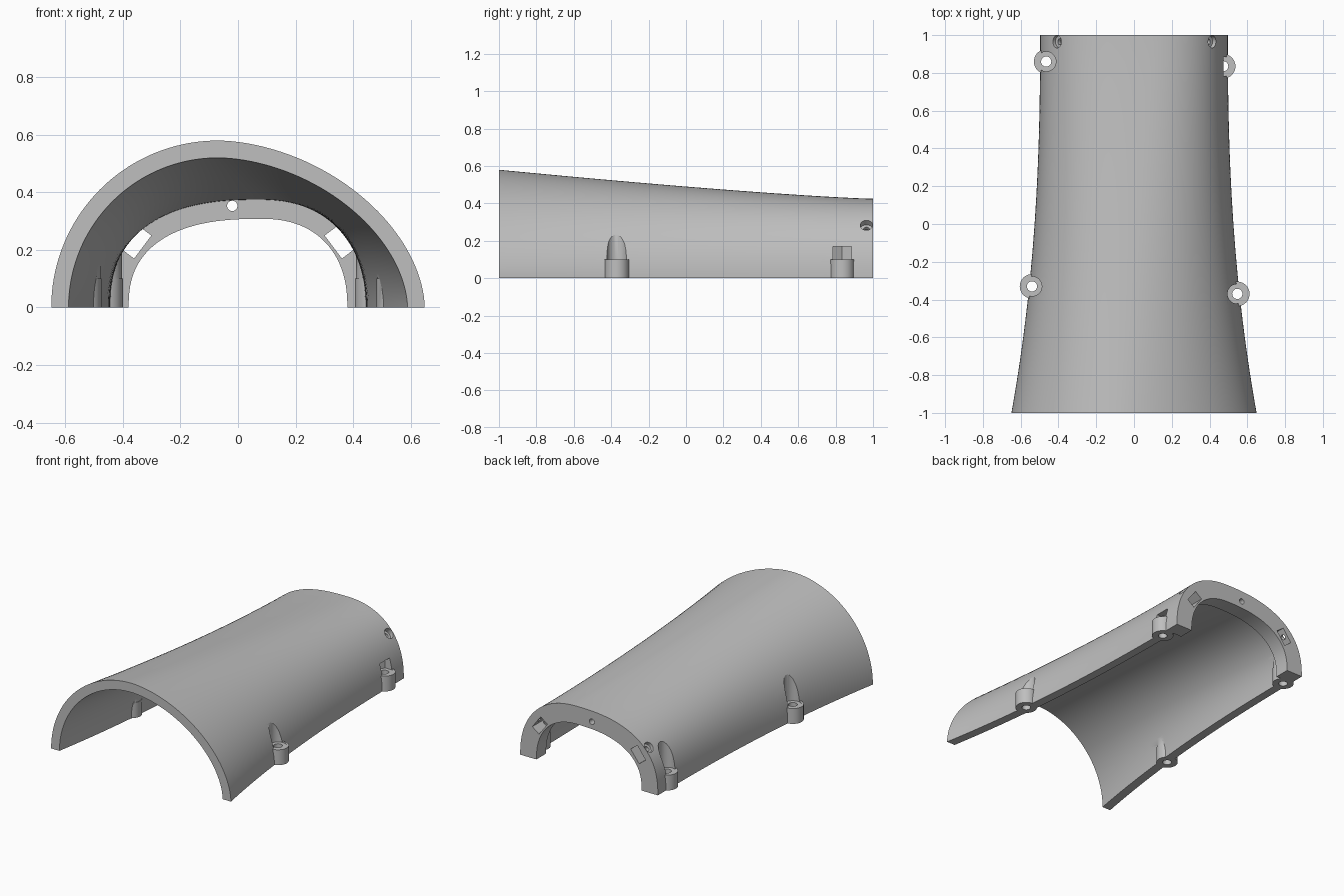
import bpy, bmesh, math
from mathutils import Matrix, Vector

if "Cube" in bpy.data.objects:
    bpy.data.objects.remove(bpy.data.objects["Cube"])

SEG = 72         # steps across the arch
STATIONS = 28    # rings along the length
LIP_Y = 0.9      # where the thick rear rim begins
SKIRT = -0.1     # everything is built a little too deep, then trimmed flat

grey = bpy.data.materials.new("plain_grey")
grey.use_nodes = True
grey.diffuse_color = (0.52, 0.52, 0.52, 1)
grey.node_tree.nodes["Principled BSDF"].inputs["Base Color"].default_value = (0.52, 0.52, 0.52, 1)


def arch(y, inset=0.0):
    """Lopsided half superellipse that narrows and lowers towards the rear."""
    t = (1 - y) / 2
    width = 0.497 + 0.152 * t ** 2.37 - inset
    height = 0.425 + 0.155 * t ** 1.25 - inset
    peak = 0.08 - 0.15 * t
    ring = []
    for i in range(SEG + 1):
        a = math.pi * i / SEG
        c, s = math.cos(a), math.sin(a)
        power = 2 / ((2.3 if c > 0 else 2.5) - 0.5 * t)
        reach = width - peak if c > 0 else width + peak
        z = height * s ** power if 0 < i < SEG else 0
        ring.append((peak + math.copysign(abs(c) ** power, c) * reach, y, z))
    return [(ring[0][0], y, SKIRT)] + ring + [(ring[-1][0], y, SKIRT)]


def finish(bm, name):
    bmesh.ops.recalc_face_normals(bm, faces=bm.faces)
    mesh = bpy.data.meshes.new(name)
    bm.to_mesh(mesh)
    bm.free()
    ob = bpy.data.objects.new(name, mesh)
    mesh.materials.append(grey)
    bpy.context.collection.objects.link(ob)
    return ob


def loft(name, rings, closed):
    """Skin arches in order; closed joins the last to the first."""
    bm = bmesh.new()
    rows = [[bm.verts.new(p) for p in ring] for ring in rings]
    pairs = list(zip(rows, rows[1:]))
    if closed:
        pairs.append((rows[-1], rows[0]))
        caps = [[r[0] for r in rows], [r[-1] for r in rows]]
    else:
        caps = [rows[0], rows[-1], [r[0] for r in rows] + [r[-1] for r in reversed(rows)]]
    for cap in caps:
        bm.faces.new(cap)
    for a, b in pairs:
        for i in range(len(a) - 1):
            bm.faces.new((a[i], a[i + 1], b[i + 1], b[i]))
    bmesh.ops.triangulate(bm, faces=bm.faces)
    return finish(bm, name)


def rod(name, start, end, radius, sides=40, spin=0.0):
    """Cylinder or prism between two points."""
    start, end = Vector(start), Vector(end)
    axis = end - start
    turn = Vector((0, 0, 1)).rotation_difference(axis).to_matrix().to_4x4()
    bm = bmesh.new()
    bmesh.ops.create_cone(bm, cap_ends=True, segments=sides, radius1=radius,
                          radius2=radius, depth=axis.length,
                          matrix=Matrix.Translation((start + end) / 2) @ turn
                          @ Matrix.Rotation(spin, 4, 'Z'))
    return finish(bm, name)


def box(name, centre, size, tilt=0.0):
    bm = bmesh.new()
    bmesh.ops.create_cube(bm, size=1, matrix=Matrix.Translation(centre)
                          @ Matrix.Rotation(tilt, 4, 'Y') @ Matrix.Diagonal((*size, 1)))
    return finish(bm, name)


def combine(target, tool, operation, keep=False):
    mod = target.modifiers.new(operation, 'BOOLEAN')
    mod.operation, mod.solver, mod.object = operation, 'EXACT', tool
    bpy.context.view_layer.update()
    graph = bpy.context.evaluated_depsgraph_get()
    mesh = bpy.data.meshes.new_from_object(target.evaluated_get(graph))
    target.modifiers.clear()
    target.data = mesh
    if not keep:
        bpy.data.objects.remove(tool)


# Tapered half shell with a thick rim of constant section at the rear
ys = [-1 + 2 * i / STATIONS for i in range(STATIONS + 1)]
rim = arch(1, 0.117)
inner = [rim, [(x, LIP_Y, z) for x, y, z in rim], arch(LIP_Y, 0.054)]
inner += [arch(y, 0.057 - 0.003 * y) for y in reversed(ys) if y < LIP_Y - 0.02]
shell = loft("arched_shell", [arch(y) for y in ys] + inner, True)
solid = loft("solid_helper", [arch(y, 0.02) for y in ys], False)

# Screw bosses along both lower edges: inner column, outer collar, pocket, bore
bosses = [(-0.465, 0.86, False), (0.472, 0.835, True),
          (-0.54, -0.33, False), (0.547, -0.37, False)]
for x, y, nut in bosses:
    column = rod("column", (x, y, -0.05), (x, y, 0.32), 0.062)
    combine(column, solid, 'INTERSECT', keep=True)
    combine(shell, column, 'UNION')
    combine(shell, rod("collar", (x, y, -0.06), (x, y, 0.1), 0.065), 'UNION')
    if nut:
        pocket = rod("nut_pocket", (x, y, 0.097), (x, y, 0.17), 0.058, 6, math.pi / 2)
    else:
        pocket = rod("head_pocket", (x, y, 0.097), (x, y, 0.4), 0.052)
    combine(shell, pocket, 'DIFFERENCE')
    combine(shell, rod("bore", (x, y, -0.2), (x, y, 0.13), 0.027), 'DIFFERENCE')
bpy.data.objects.remove(solid)

# Rear rim: slanted slots and the angled screw holes that meet them
for side in (-1, 1):
    slot = box("slot", (side * 0.355, 0.965, 0.228), (0.06, 0.14, 0.1), -side * math.radians(37))
    combine(shell, slot, 'DIFFERENCE')

    def on_axis(d):
        return (side * (0.41 + 0.707 * d), 0.965, 0.28 + 0.707 * d)
    combine(shell, rod("recess", on_axis(-0.025), on_axis(0.1), 0.033), 'DIFFERENCE')
    combine(shell, rod("screw_hole", on_axis(-0.08), on_axis(0.02), 0.016), 'DIFFERENCE')

# Small pin hole at the top of the rim
combine(shell, rod("pin_hole", (-0.02, 0.85, 0.353), (-0.02, 1.1, 0.353), 0.018), 'DIFFERENCE')

# Trim the underside flat
combine(shell, box("trim", (0, 0, -0.25), (3, 3, 0.5)), 'DIFFERENCE')

bpy.ops.object.select_all(action='DESELECT')
shell.select_set(True)
bpy.context.view_layer.objects.active = shell
bpy.ops.object.shade_smooth_by_angle(angle=math.radians(30))
